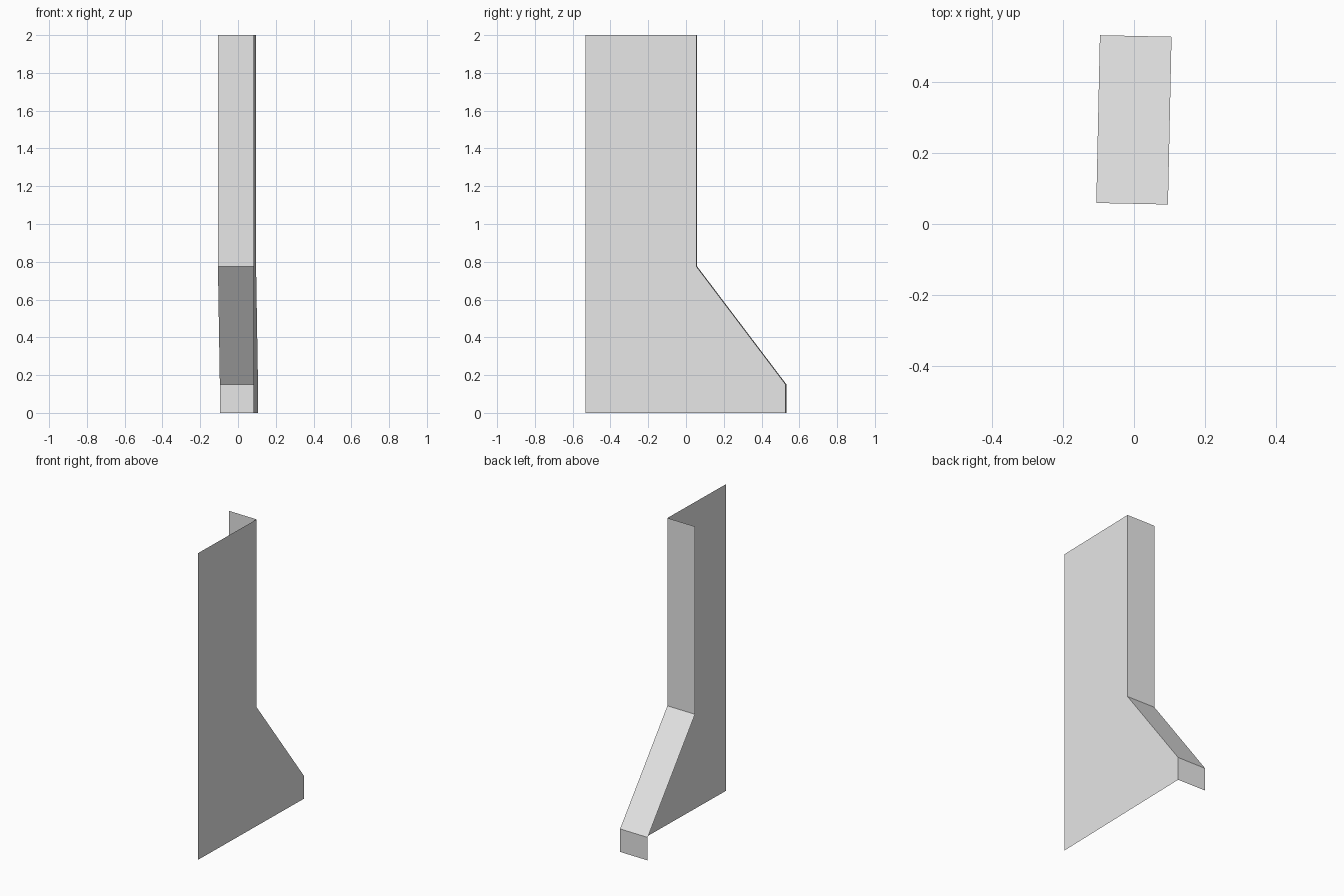
import bpy
import bmesh
import math

cube = bpy.data.objects.get("Cube")
if cube:
    bpy.data.objects.remove(cube, do_unlink=True)

# Plain grey for the whole sheet
GREY = (0.8, 0.8, 0.8, 1.0)
grey = bpy.data.materials.new("light grey")
grey.use_nodes = True
grey.diffuse_color = GREY
grey.node_tree.nodes["Principled BSDF"].inputs["Base Color"].default_value = GREY

LEFT, RIGHT = 0.0945, -0.1075   # panel plane and free edge of the flange
TURN = math.radians(-1.23)      # slight turn of the whole piece
FRONT = -0.53
# Stepped back edge as (y, z), from the foot upwards
BACK_EDGE = [(0.53, 0), (0.53, 0.15), (0.057, 0.775), (0.057, 2)]


def add_part(name, bm):
    mesh = bpy.data.meshes.new(name)
    bm.to_mesh(mesh)
    bm.free()
    mesh.materials.append(grey)
    obj = bpy.data.objects.new(name, mesh)
    obj.rotation_euler.z = TURN
    bpy.context.collection.objects.link(obj)


# Flat side panel
bm = bmesh.new()
outline = [(FRONT, 0)] + BACK_EDGE + [(FRONT, 2)]
bm.faces.new([bm.verts.new((LEFT, y, z)) for y, z in outline])
add_part("side_panel", bm)

# Folded flange following the back edge
bm = bmesh.new()
near = [bm.verts.new((LEFT, y, z)) for y, z in BACK_EDGE]
far = [bm.verts.new((RIGHT, y, z)) for y, z in BACK_EDGE]
for i in range(len(near) - 1):
    bm.faces.new((near[i], far[i], far[i + 1], near[i + 1]))
add_part("back_flange", bm)
